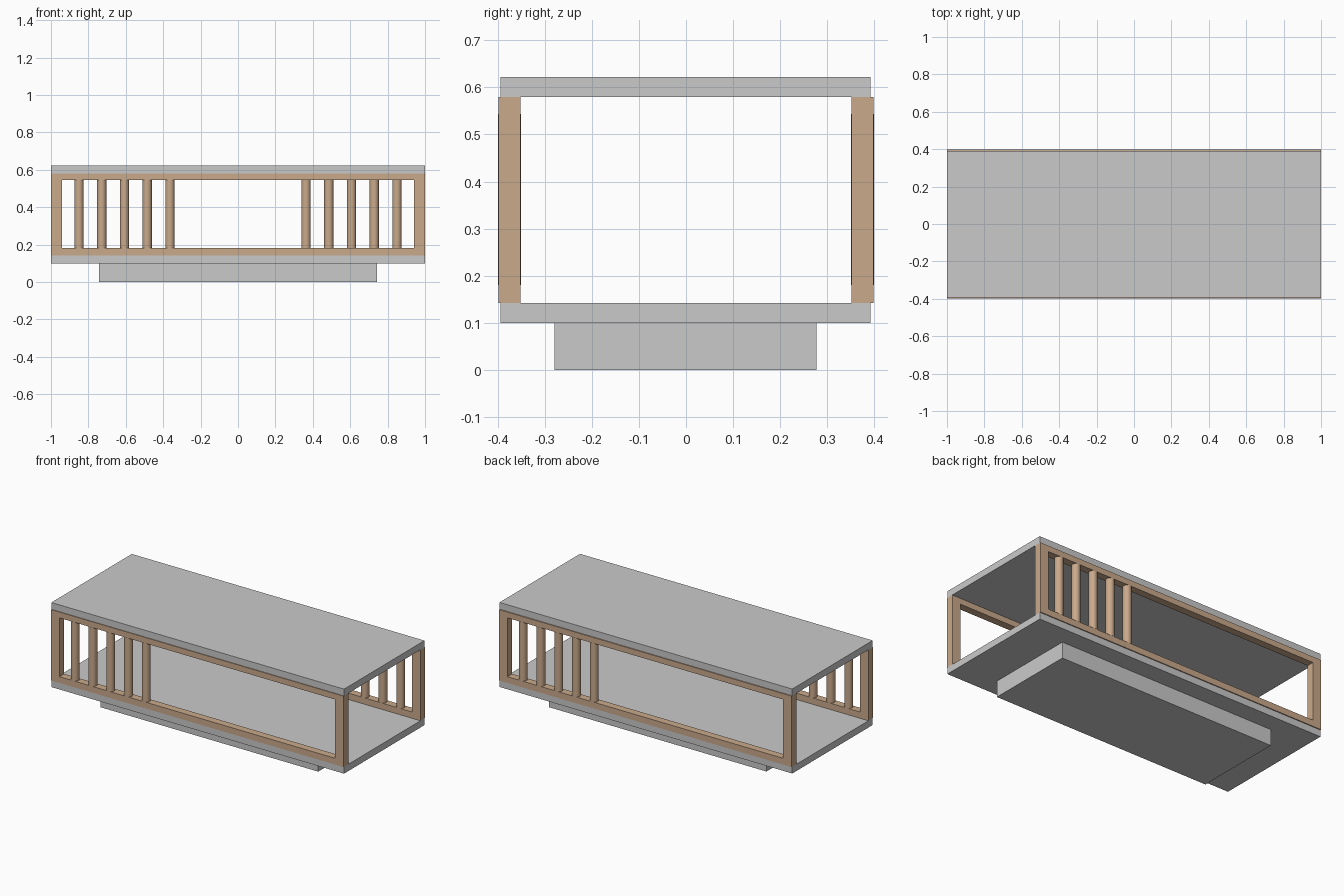
import bpy
import bmesh

if "Cube" in bpy.data.objects:
    bpy.data.objects.remove(bpy.data.objects["Cube"])


def material(name, rgb):
    m = bpy.data.materials.new(name)
    m.diffuse_color = (*rgb, 1)
    m.use_nodes = True
    m.node_tree.nodes["Principled BSDF"].inputs["Base Color"].default_value = m.diffuse_color
    return m


grey = material("grey lacquer", (0.59, 0.59, 0.59))
wood = material("light wood", (0.59, 0.40, 0.26))


def box(name, x, y, z0, z1, mat, yc=-0.001):
    bpy.ops.mesh.primitive_cube_add(size=1, location=(0, yc, (z0 + z1) / 2))
    o = bpy.context.object
    o.name = name
    o.scale = (2 * x, 2 * y, z1 - z0)
    bpy.ops.object.transform_apply(location=False, rotation=False, scale=True)
    o.data.materials.append(mat)


def rect(x, z0, z1):
    return [(-x, z0), (x, z0), (x, z1), (-x, z1)]


def frame(name, yc, half, outer, inner):
    # rectangular ring, mitred at the corners
    bm = bmesh.new()
    loops = [[bm.verts.new((x, y, z)) for x, z in loop]
             for y, loop in ((yc - half, outer), (yc - half, inner),
                             (yc + half, inner), (yc + half, outer))]
    for k in range(4):
        a, b = loops[k], loops[(k + 1) % 4]
        for i in range(4):
            j = (i + 1) % 4
            bm.faces.new((a[i], a[j], b[j], b[i]))
    bmesh.ops.recalc_face_normals(bm, faces=bm.faces)
    me = bpy.data.meshes.new(name)
    bm.to_mesh(me)
    bm.free()
    me.materials.append(wood)
    bpy.context.collection.objects.link(bpy.data.objects.new(name, me))


# plinth and the two slabs
box("plinth", 0.743, 0.278, 0.0, 0.1, grey)
box("bottom_slab", 1.0, 0.3925, 0.1, 0.142, grey)
box("top_slab", 1.0, 0.3925, 0.58, 0.622, grey)

# front and back frames; spindles at the left as seen from each side
for side, s in (("front", -1), ("back", 1)):
    y = s * 0.3745
    frame(side + "_frame", y, 0.023,
          rect(1.0, 0.142, 0.58), rect(0.942, 0.181, 0.544))
    for i in range(5):
        bpy.ops.mesh.primitive_cylinder_add(
            vertices=32, radius=0.0245, depth=0.363,
            location=(s * (0.364 + 0.1215 * i), y, 0.3625))
        o = bpy.context.object
        o.name = f"{side}_spindle_{i + 1}"
        o.data.materials.append(wood)
        bpy.ops.object.shade_smooth_by_angle()
